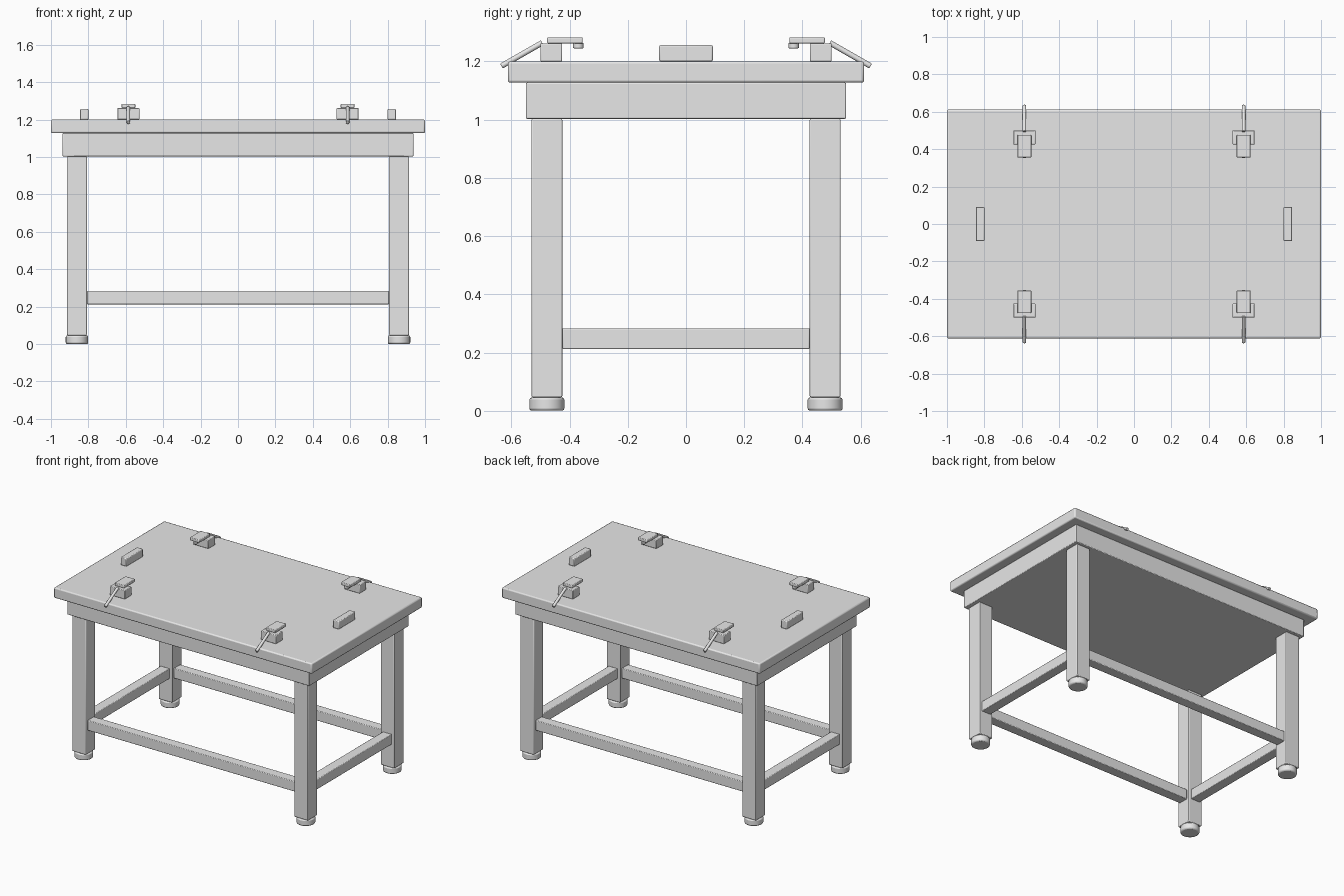
import bpy
import bmesh
import math
from mathutils import Matrix, Vector

cube = bpy.data.objects.get("Cube")
if cube:
    bpy.data.objects.remove(cube, do_unlink=True)

GREY = (0.8, 0.8, 0.8, 1.0)
metal = bpy.data.materials.new("plain grey")
metal.use_nodes = True
metal.diffuse_color = GREY
metal.node_tree.nodes["Principled BSDF"].inputs["Base Color"].default_value = GREY


def finish(name, bm, bevel, segments=2):
    """Turn a bmesh into an object with softly bevelled edges."""
    mesh = bpy.data.meshes.new(name)
    bm.to_mesh(mesh)
    bm.free()
    mesh.materials.append(metal)
    obj = bpy.data.objects.new(name, mesh)
    bpy.context.scene.collection.objects.link(obj)
    mod = obj.modifiers.new("soft edges", 'BEVEL')
    mod.width = bevel
    mod.segments = segments
    mod.limit_method = 'ANGLE'
    mod.angle_limit = math.radians(40)
    bpy.ops.object.select_all(action='DESELECT')
    obj.select_set(True)
    bpy.context.view_layer.objects.active = obj
    bpy.ops.object.shade_smooth_by_angle(angle=math.radians(35))
    return obj


def box(name, x, y, z, bevel=0.004):
    """Box given by its (low, high) range on each axis."""
    ranges = (x, y, z)
    bm = bmesh.new()
    bmesh.ops.create_cube(bm, size=1)
    bm.transform(Matrix.Translation([sum(r) / 2 for r in ranges])
                 @ Matrix.Diagonal([abs(r[1] - r[0]) for r in ranges] + [1]))
    return finish(name, bm, bevel)


def rod(name, start, end, radius, bevel, sides=32):
    """Cylinder running between two points."""
    a, b = Vector(start), Vector(end)
    bm = bmesh.new()
    bmesh.ops.create_cone(bm, cap_ends=True, segments=sides, radius1=radius,
                          radius2=radius, depth=(b - a).length)
    turn = (b - a).to_track_quat('Z', 'Y').to_matrix().to_4x4()
    bm.transform(Matrix.Translation((a + b) / 2) @ turn)
    return finish(name, bm, bevel)


def span(centre, size):
    return (centre - size / 2, centre + size / 2)


# Worktop and the solid frame below it
TOP = 1.2
box("worktop", (-1, 1), (-0.612, 0.612), (1.127, TOP), 0.008)
box("apron", (-0.938, 0.938), (-0.55, 0.55), (1.003, 1.127))

# Legs and round feet
LEG_X, LEG_Y, LEG = 0.861, 0.478, 0.106
for sx, side in ((-1, "right"), (1, "left")):
    for sy, end in ((-1, "front"), (1, "back")):
        x, y = sx * LEG_X, sy * LEG_Y
        box(f"{end}_{side}_leg", span(x, LEG), span(y, LEG), (0.046, 1.003), 0.005)
        rod(f"{end}_{side}_foot", (x, y, 0), (x, y, 0.046), 0.06, 0.008, 48)

# Stretchers between the legs
RAIL, RAIL_Z = 0.07, (0.212, 0.283)
IN_X, IN_Y = LEG_X - LEG / 2, LEG_Y - LEG / 2
for sy, end in ((-1, "front"), (1, "back")):
    box(f"{end}_stretcher", (-IN_X, IN_X), span(sy * LEG_Y, RAIL), RAIL_Z)
for sx, side in ((-1, "right"), (1, "left")):
    box(f"{side}_stretcher", span(sx * LEG_X, RAIL), (-IN_Y, IN_Y), RAIL_Z)

# Stop blocks near the short ends
for sx, side in ((-1, "right"), (1, "left")):
    box(f"{side}_stop", span(sx * 0.823, 0.046), (-0.092, 0.092), (TOP, 1.256), 0.005)

# Four toggle clamps: base, arm, pressing pad and lever
for sx, side in ((-1, "right"), (1, "left")):
    for sy, end in ((-1, "front"), (1, "back")):
        x, label = sx * 0.586, f"{end}_{side}_clamp"
        box(label + "_base", span(x, 0.118), span(sy * 0.463, 0.075), (TOP, 1.262))
        box(label + "_arm", span(x, 0.074), span(sy * 0.416, 0.122), (1.262, 1.283))
        rod(label + "_pad", (x, sy * 0.37, 1.245), (x, sy * 0.37, 1.264), 0.018, 0.003)
        rod(label + "_lever", (x, sy * 0.494, 1.264), (x, sy * 0.634, 1.184),
            0.0095, 0.002, 20)
